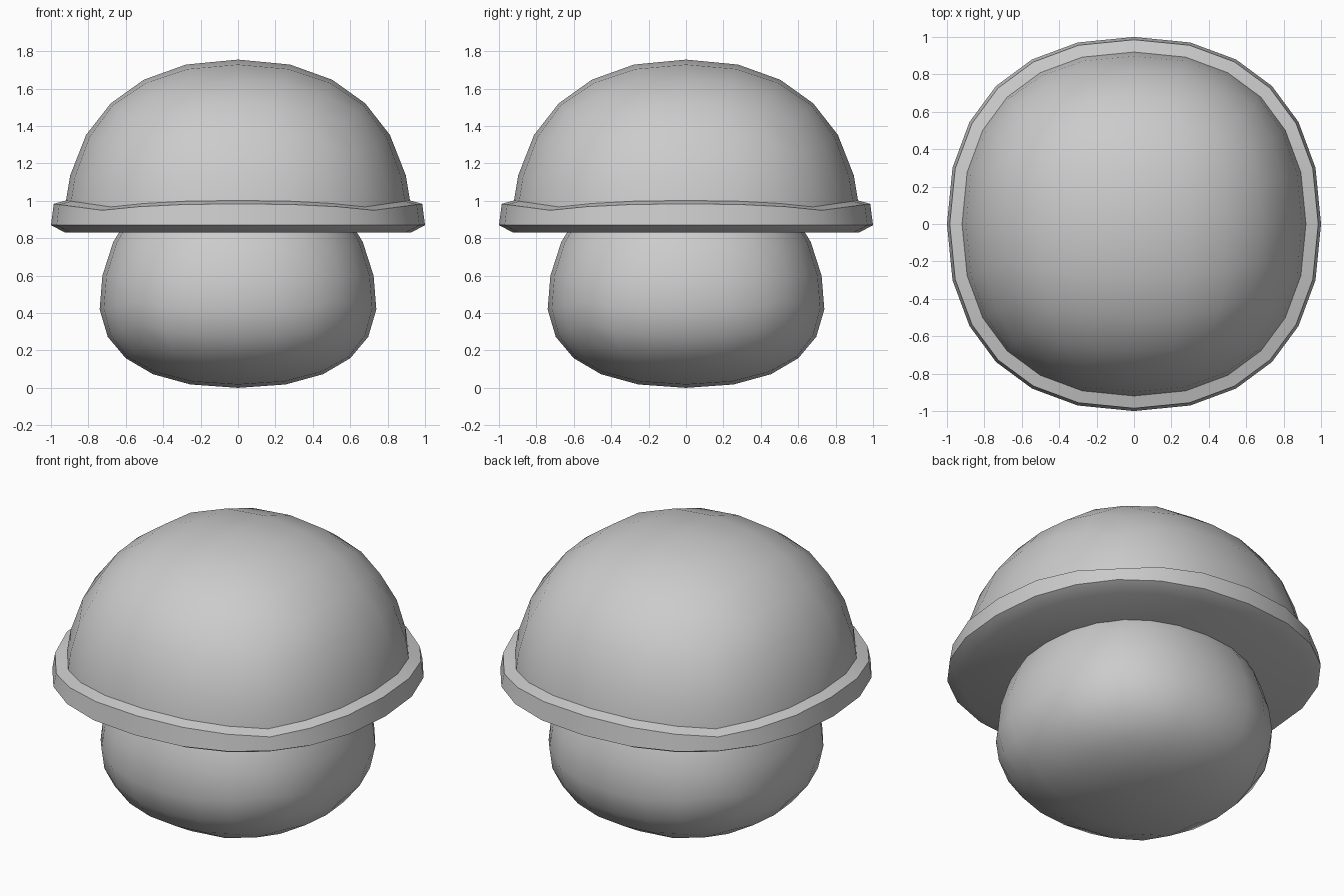
import bpy, bmesh, math

if "Cube" in bpy.data.objects:
    bpy.data.objects.remove(bpy.data.objects["Cube"])

P = 2.256                              # slightly boxy roundness
STEP = [0.0, 0.31, 0.62, 1.0]          # spacing of the six-way face grid


def spread(v):
    return math.copysign(STEP[round(abs(v) * 3)], v)


def round_cube(upper_only=False):
    """Gridded cube puffed into a soft ball; optionally only its upper part."""
    bm = bmesh.new()
    bmesh.ops.create_cube(bm, size=2)
    bmesh.ops.subdivide_edges(bm, edges=bm.edges[:], cuts=5, use_grid_fill=True)
    if upper_only:
        low = [v for v in bm.verts if v.co.z < -0.1]
        bmesh.ops.delete(bm, geom=low, context='VERTS')
    for v in bm.verts:
        x, y, z = (spread(c) for c in v.co)
        if upper_only and abs(z) < 0.01:
            z = 0.15                   # wavy lower edge of the dome
        n = (abs(x) ** P + abs(y) ** P + abs(z) ** P) ** (1 / P)
        v.co = (x / n, y / n, z / n)
    return bm


def finish(bm, name):
    bmesh.ops.recalc_face_normals(bm, faces=bm.faces[:])
    mesh = bpy.data.meshes.new(name)
    bm.to_mesh(mesh)
    bm.free()
    ob = bpy.data.objects.new(name, mesh)
    bpy.context.collection.objects.link(ob)
    bpy.ops.object.select_all(action='DESELECT')
    ob.select_set(True)
    bpy.context.view_layer.objects.active = ob
    bpy.ops.object.shade_smooth_by_angle(angle=math.radians(35))


# Stem: ball that narrows towards the top
bm = round_cube()
for v in bm.verts:
    s = 0.725 - 0.125 * v.co.z
    v.co = (v.co.x * s, v.co.y * s, 0.6 + 0.6 * v.co.z)
finish(bm, "stem")

# Cap: dome, then its edge extruded into a rim and closed underneath
bm = round_cube(upper_only=True)
for v in bm.verts:
    v.co = (v.co.x * 0.925, v.co.y * 0.925, 0.87 + 0.885 * v.co.z)
edges = [e for e in bm.edges if e.is_boundary]
radius = max(v.co.x for v in bm.verts if v.is_boundary)
for new_radius, z in ((0.985, None), (1.0, 0.87), (0.925, 0.83)):
    geom = bmesh.ops.extrude_edge_only(bm, edges=edges)['geom']
    edges = [g for g in geom if isinstance(g, bmesh.types.BMEdge)]
    for v in (g for g in geom if isinstance(g, bmesh.types.BMVert)):
        v.co.x *= new_radius / radius
        v.co.y *= new_radius / radius
        v.co.z = v.co.z - 0.018 if z is None else z
    radius = new_radius
    edges = [e for e in edges if e.is_boundary]
bmesh.ops.contextual_create(bm, geom=edges)
finish(bm, "cap")
